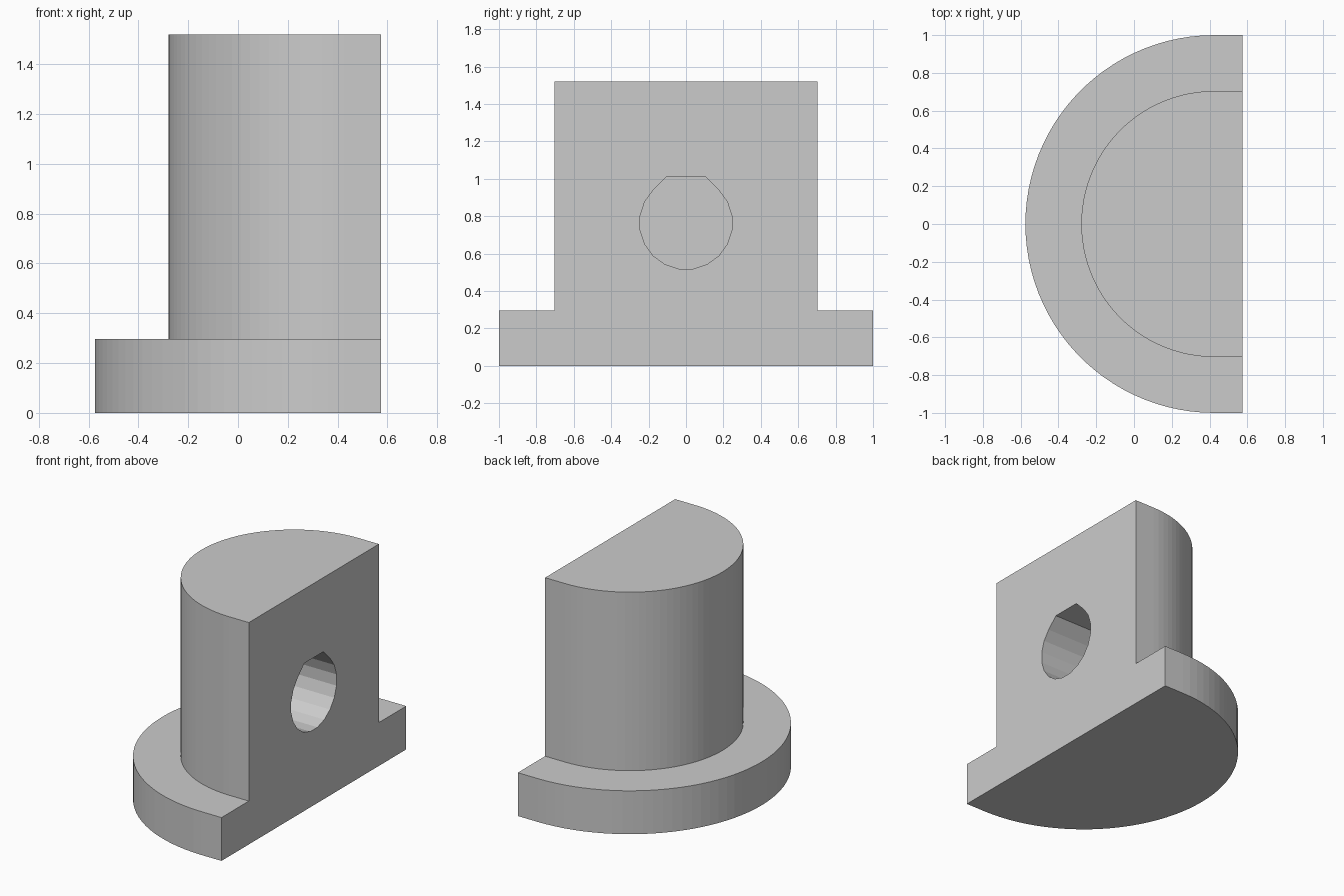
import bpy, bmesh, math
from mathutils import Vector

cube = bpy.data.objects.get("Cube")
if cube:
    bpy.data.objects.remove(cube, do_unlink=True)

CUT_X = 0.575        # flat mounting face
CENTRE_X = 0.425     # axis of the rounded side
OVER = 0.2           # excess trimmed off at the flat face

grey = bpy.data.materials.new("plain grey")
grey.use_nodes = True
grey.diffuse_color = (0.6, 0.6, 0.6, 1)
grey.node_tree.nodes["Principled BSDF"].inputs["Base Color"].default_value = (0.6, 0.6, 0.6, 1)


def prism(name, outline, sweep):
    """Extrude a closed outline of 3D points along a vector."""
    bm = bmesh.new()
    face = bm.faces.new([bm.verts.new(p) for p in outline])
    swept = bmesh.ops.extrude_face_region(bm, geom=[face])
    bmesh.ops.translate(bm, vec=Vector(sweep),
                        verts=[v for v in swept["geom"] if isinstance(v, bmesh.types.BMVert)])
    bmesh.ops.recalc_face_normals(bm, faces=bm.faces)
    mesh = bpy.data.meshes.new(name)
    bm.to_mesh(mesh)
    bm.free()
    mesh.materials.append(grey)
    obj = bpy.data.objects.new(name, mesh)
    bpy.context.collection.objects.link(obj)
    return obj


def d_shape(radius, z, steps=50):
    """Half circle with short straight sides running past the flat face."""
    arc = [math.pi * (0.5 + i / steps) for i in range(steps + 1)]
    pts = [(CENTRE_X + radius * math.cos(a), radius * math.sin(a), z) for a in arc]
    end = CUT_X + OVER
    return pts + [(end, -radius, z), (end, radius, z)]


def combine(target, tool, operation):
    mod = target.modifiers.new(tool.name, 'BOOLEAN')
    mod.operation, mod.object, mod.solver = operation, tool, 'EXACT'
    bpy.context.view_layer.objects.active = target
    bpy.ops.object.modifier_apply(modifier=mod.name)
    bpy.data.objects.remove(tool, do_unlink=True)


# Flange and upright post
body = prism("flanged_half_post", d_shape(1.0, 0), (0, 0, 0.297))
post = prism("post", d_shape(0.704, 0.15), (0, 0, 1.37))
combine(body, post, 'UNION')

# Blind pin hole: round below, sloped shoulders and a flat roof above
r, hole_z, depth = 0.248, 0.764, 0.55
roof = r * (math.sqrt(2) - 1)
angles = [math.radians(135 + 18 * i) for i in range(16)]
profile = [(r * math.cos(a), r * math.sin(a)) for a in angles] + [(roof, r), (-roof, r)]
hole = prism("pin_hole", [(CUT_X - depth, y, hole_z + z) for y, z in profile],
             (depth + 2 * OVER, 0, 0))
combine(body, hole, 'DIFFERENCE')

# Trim to the flat face
square = [(CUT_X, y, z) for y, z in ((-2, -1), (2, -1), (2, 3), (-2, 3))]
combine(body, prism("trim_block", square, (1, 0, 0)), 'DIFFERENCE')
